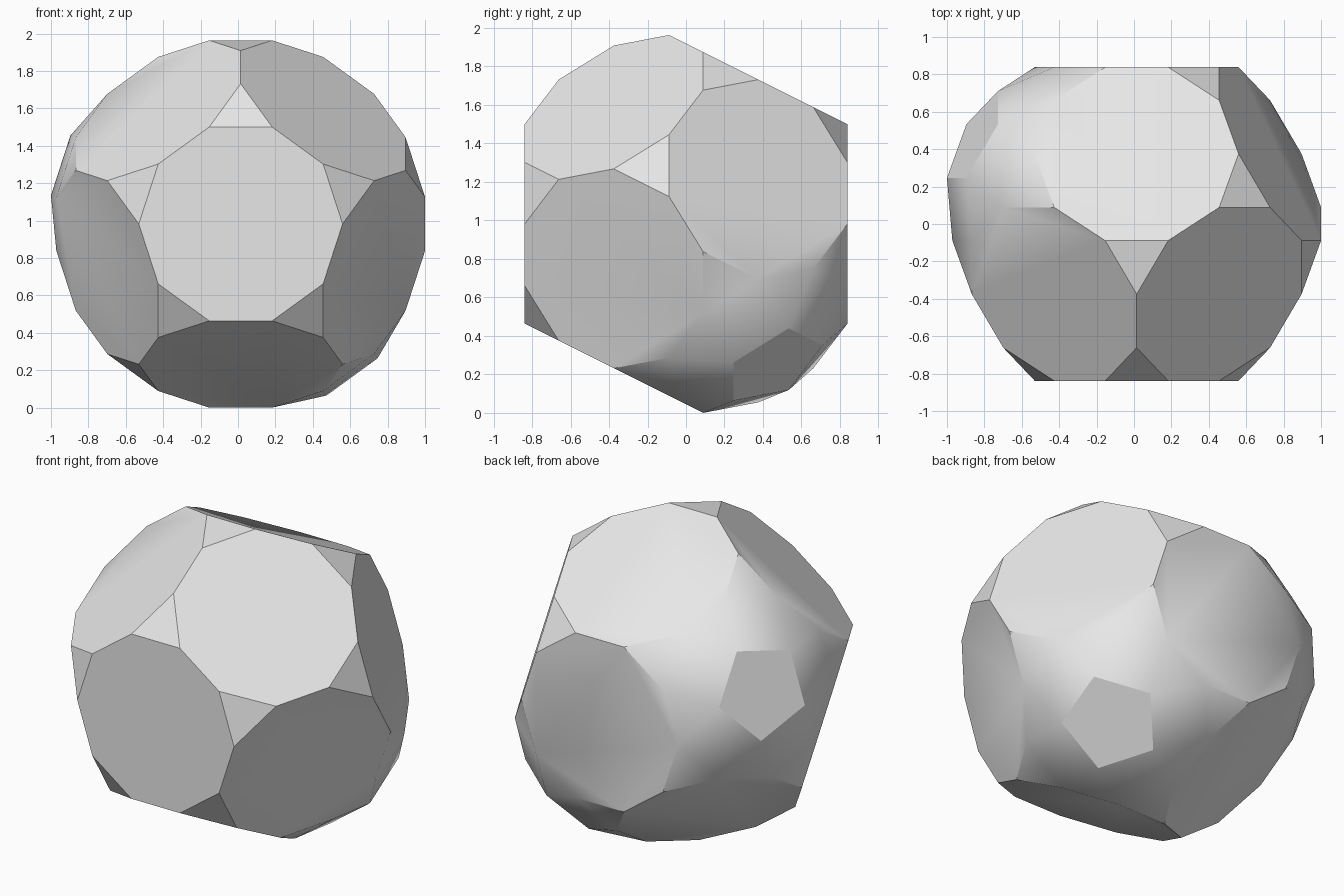
import bpy
import bmesh
from math import sin, cos, radians, sqrt
from mathutils import Vector

if "Cube" in bpy.data.objects:
    bpy.data.objects.remove(bpy.data.objects["Cube"], do_unlink=True)

# Proportions of the solid, all in terms of one edge length
EDGE = 0.33675
FACE_DIST = 2.4899 * EDGE       # centre to a ten-sided face
DECAGON_R = 1.6180 * EDGE
CAP_DIST = 3.0156 * EDGE        # centre to the small face of a raised cap
PENTAGON_R = 0.8507 * EDGE
CENTRE = Vector((0.0144, 0, 2.9153 * EDGE))


def ring_direction(azimuth, side):
    """Direction tilted to the front (-1) or back (+1), turned from straight up."""
    a = radians(azimuth)
    return Vector((2 * sin(a), side, 2 * cos(a))) / sqrt(5)


def polygon(normal, toward, distance, radius, sides, turn):
    """Corners of a regular polygon facing along normal."""
    u = (toward - normal * toward.dot(normal)).normalized()
    v = normal.cross(u)
    angles = [radians(turn + 360 * k / sides) for k in range(sides)]
    return [CENTRE + normal * distance + (u * cos(a) + v * sin(a)) * radius
            for a in angles]


# Twelve face directions: front, back, and a ring of five behind each
directions = [Vector((0, -1, 0)), Vector((0, 1, 0))]
directions += [ring_direction(36 + 72 * k, -1) for k in range(5)]
directions += [ring_direction(72 * k, 1) for k in range(5)]
capped = [ring_direction(144, 1), ring_direction(-72, 1)]

# Corners of the ten-sided faces, plus a pentagon on each capped face
points = []
for n in directions:
    neighbour = next(d for d in directions if 0.4 < d.dot(n) < 0.5)
    points += polygon(n, neighbour, FACE_DIST, DECAGON_R, 10, 18)
    if any(n.dot(c) > 0.99 for c in capped):
        points += polygon(n, neighbour, CAP_DIST, PENTAGON_R, 5, 0)

# Wrap the corners and merge coplanar triangles into whole faces
bm = bmesh.new()
for p in points:
    bm.verts.new(p)
bmesh.ops.remove_doubles(bm, verts=bm.verts[:], dist=0.005)
bmesh.ops.convex_hull(bm, input=bm.verts[:])
bmesh.ops.dissolve_limit(bm, angle_limit=radians(2), verts=bm.verts[:],
                         edges=bm.edges[:])
bmesh.ops.recalc_face_normals(bm, faces=bm.faces[:])
mesh = bpy.data.meshes.new("faceted_solid")
bm.to_mesh(mesh)
bm.free()

solid = bpy.data.objects.new("faceted_solid", mesh)
bpy.context.collection.objects.link(solid)

# Plain grey material
grey = bpy.data.materials.new("light_grey")
grey.use_nodes = True
colour = (0.8, 0.8, 0.8, 1)
grey.diffuse_color = colour
grey.node_tree.nodes["Principled BSDF"].inputs["Base Color"].default_value = colour
mesh.materials.append(grey)

# Soften only the shallow creases around the raised caps
bpy.context.view_layer.objects.active = solid
solid.select_set(True)
bpy.ops.object.shade_smooth_by_angle(angle=radians(30))
